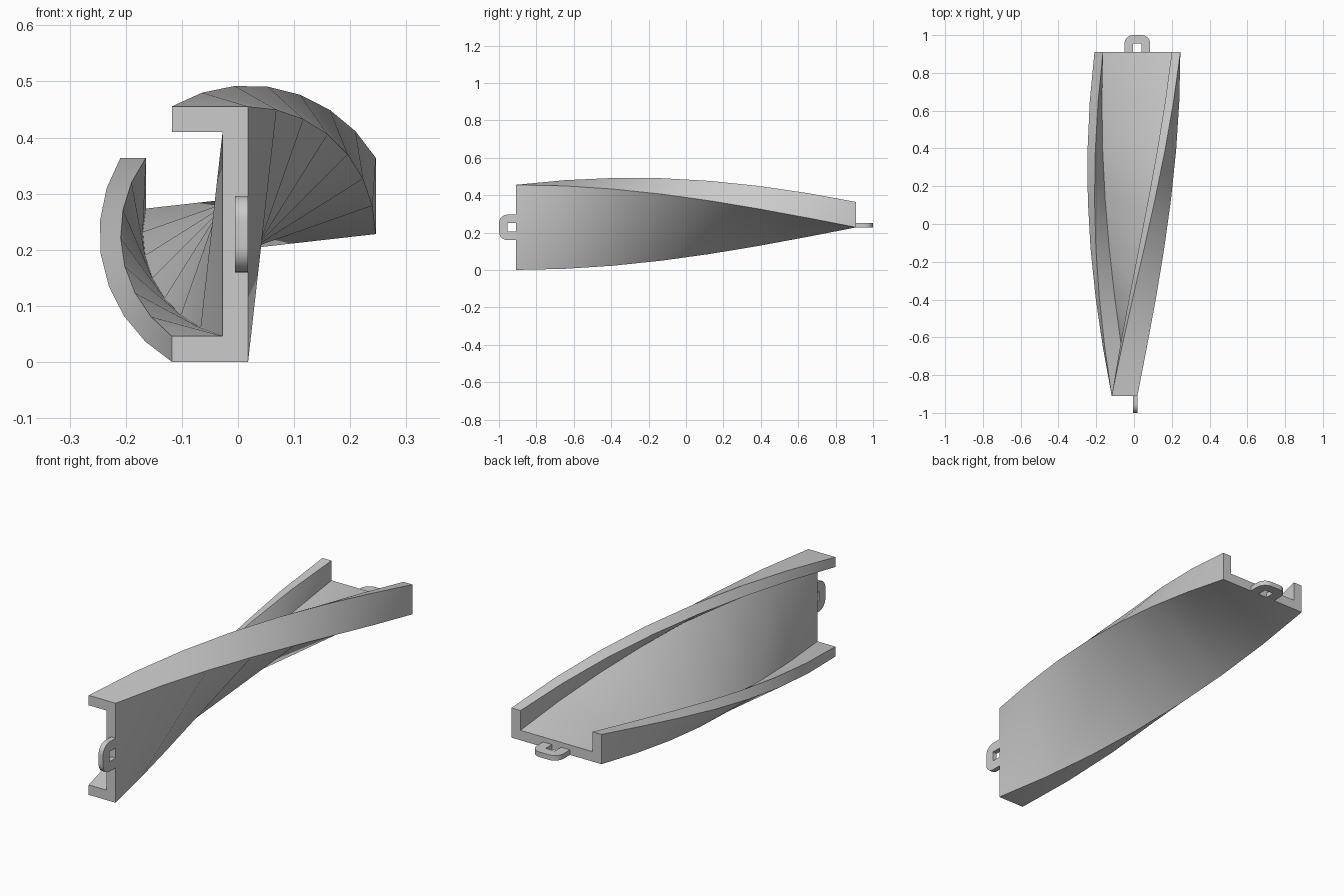
import bpy, bmesh, math

if "Cube" in bpy.data.objects:
    bpy.data.objects.remove(bpy.data.objects["Cube"])

CX, CZ = 0.018, 0.228      # twist axis (middle of the web's outer face)
END = 0.91                 # channel half length
STEPS = 7                  # twist segments
HALF, DEPTH, WALL = 0.2275, 0.136, 0.0455


def place(u, v, y, a):
    """Section point: u across the web, v toward the flange tips, turned by a."""
    return (CX + u * math.sin(a) - v * math.cos(a), y,
            CZ + u * math.cos(a) + v * math.sin(a))


def loft(name, rings):
    """Skin matching rings with consistently split quads and flat caps."""
    bm = bmesh.new()
    vs = [[bm.verts.new(p) for p in r] for r in rings]
    n = len(vs[0])
    for r, s in zip(vs, vs[1:]):
        for i in range(n):
            j = (i + 1) % n
            bm.faces.new((r[i], r[j], s[j]))
            bm.faces.new((r[i], s[j], s[i]))
    bm.faces.new(vs[0])
    bm.faces.new(vs[-1])
    bmesh.ops.recalc_face_normals(bm, faces=bm.faces)
    me = bpy.data.meshes.new(name)
    bm.to_mesh(me)
    bm.free()
    ob = bpy.data.objects.new(name, me)
    bpy.context.collection.objects.link(ob)
    bpy.ops.object.select_all(action='DESELECT')
    ob.select_set(True)
    bpy.context.view_layer.objects.active = ob
    bpy.ops.object.shade_smooth_by_angle(angle=math.radians(30))
    return ob


# Twisted U channel: a quarter turn from front to back
IN = HALF - WALL
section = [(-HALF, 0), (HALF, 0), (HALF, DEPTH), (IN, DEPTH),
           (IN, WALL), (-IN, WALL), (-IN, DEPTH), (-HALF, DEPTH)]
rings = []
for k in range(STEPS + 1):
    t = k / STEPS
    rings.append([place(u, v, -END + 2 * END * t, t * math.pi / 2) for u, v in section])
loft("twisted_channel", rings)

# Connector loops: square hole, rounded outer corners
H, R = 0.023, 0.045
right = [(H, 0), (H + R, 0)]
right += [(H + R * math.cos(q), 0.045 + R * math.sin(q))
          for q in (i * math.pi / 16 for i in range(9))]
outer = right + [(-u, d) for u, d in reversed(right)]
outline = outer + [(-H, 0.045), (H, 0.045)]
for name, side, a in (("front_loop", -1, 0), ("back_loop", 1, math.pi / 2)):
    loft(name, [[place(u, v, side * (END + d), a) for u, d in outline]
                for v in (0, 0.023)])
